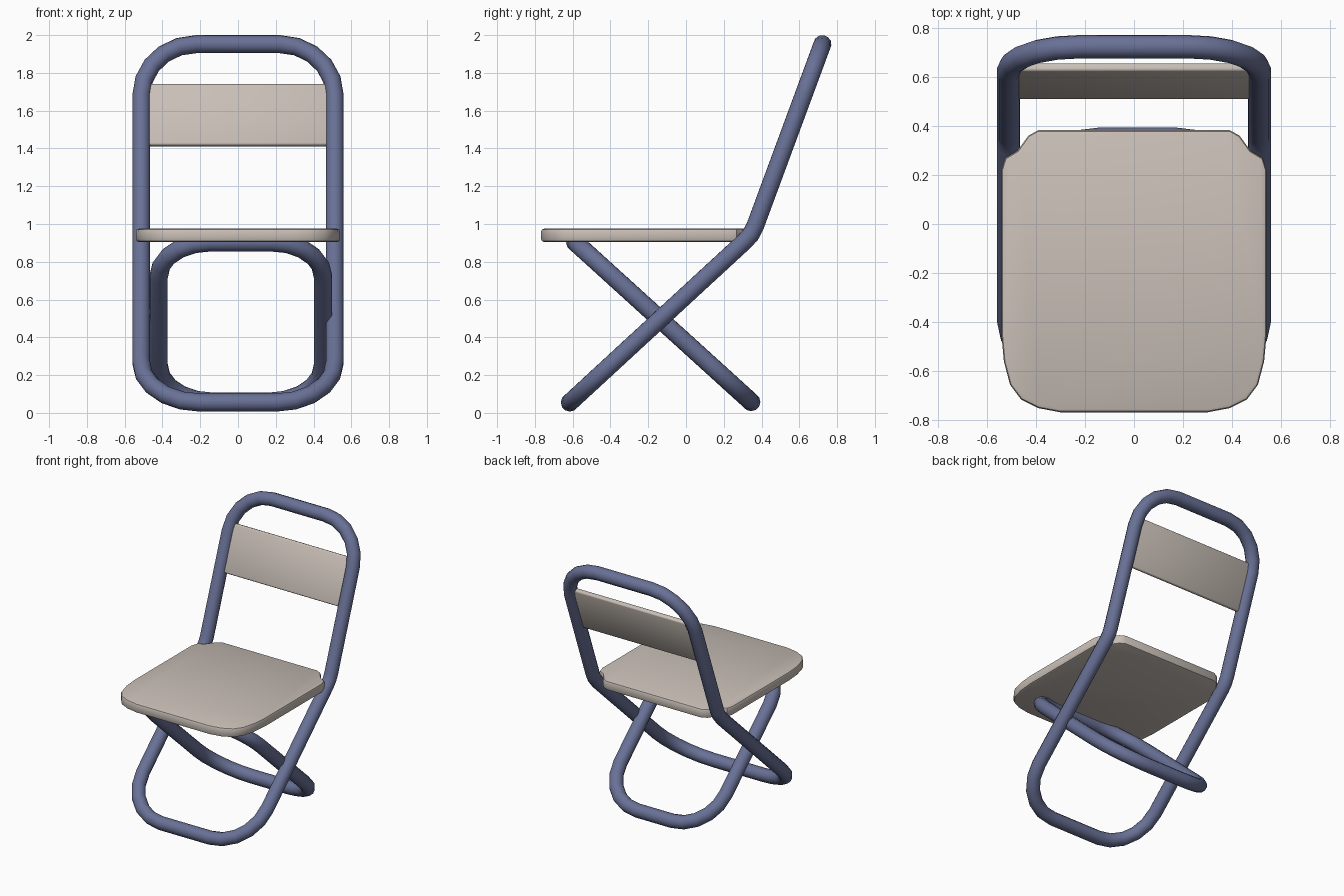
import bpy, bmesh, math
from mathutils import Vector

if "Cube" in bpy.data.objects:
    bpy.data.objects.remove(bpy.data.objects["Cube"])


def material(name, rgb):
    m = bpy.data.materials.new(name)
    m.diffuse_color = (*rgb, 1)
    m.use_nodes = True
    m.node_tree.nodes["Principled BSDF"].inputs["Base Color"].default_value = m.diffuse_color
    return m


BLUE = material("blue painted steel", (0.14, 0.165, 0.305))
BEIGE = material("warm grey plastic", (0.58, 0.52, 0.47))


def fillet(corners):
    """Closed path: each corner (x, y, z, radius, segments) becomes an arc."""
    path, count = [], len(corners)
    for i, (x, y, z, r, n) in enumerate(corners):
        p = Vector((x, y, z))
        a = (Vector(corners[i - 1][:3]) - p).normalized()
        b = (Vector(corners[(i + 1) % count][:3]) - p).normalized()
        half = a.angle(b) / 2
        mid = (a + b).normalized()
        centre = p + mid * (r / math.sin(half))
        side = (a - b).normalized()
        sweep = math.pi / 2 - half
        for k in range(n + 1):
            t = sweep * (1 - 2 * k / n)
            path.append(centre - mid * (r * math.cos(t)) + side * (r * math.sin(t)))
    return path


def tube(name, corners, radius):
    cu = bpy.data.curves.new(name, 'CURVE')
    cu.dimensions = '3D'
    cu.bevel_depth = radius
    cu.bevel_resolution = 4
    pts = fillet(corners)
    sp = cu.splines.new('POLY')
    sp.points.add(len(pts) - 1)
    for q, p in zip(sp.points, pts):
        q.co = (*p, 1)
    sp.use_cyclic_u = True
    cu.materials.append(BLUE)
    ob = bpy.data.objects.new(name, cu)
    bpy.context.collection.objects.link(ob)
    bpy.ops.object.select_all(action='DESELECT')
    bpy.context.view_layer.objects.active = ob
    ob.select_set(True)
    bpy.ops.object.convert(target='MESH')
    bpy.ops.object.shade_smooth_by_angle(angle=math.radians(40))
    return ob


def plate(name, outline, offset, bevel, smooth_angle):
    """Extrude a closed outline of 3D points by an offset and soften its rims."""
    bm = bmesh.new()
    f = bm.faces.new([bm.verts.new(p) for p in outline])
    ext = bmesh.ops.extrude_face_region(bm, geom=[f], use_keep_orig=True)
    verts = [v for v in ext['geom'] if isinstance(v, bmesh.types.BMVert)]
    bmesh.ops.translate(bm, verts=verts, vec=offset)
    bmesh.ops.recalc_face_normals(bm, faces=bm.faces)
    rims = [e for e in bm.edges if e.calc_face_angle(0) > math.radians(60)]
    bmesh.ops.bevel(bm, geom=rims, offset=bevel, segments=2, profile=0.5,
                    affect='EDGES')
    bmesh.ops.recalc_face_normals(bm, faces=bm.faces)
    me = bpy.data.meshes.new(name)
    bm.to_mesh(me)
    bm.free()
    me.materials.append(BEIGE)
    ob = bpy.data.objects.new(name, me)
    bpy.context.collection.objects.link(ob)
    bpy.ops.object.select_all(action='DESELECT')
    bpy.context.view_layer.objects.active = ob
    ob.select_set(True)
    bpy.ops.object.shade_smooth_by_angle(angle=math.radians(smooth_angle))
    return ob


# Main frame: front foot, bend at the seat, backrest hoop
W = 0.512
right = [(W, -0.615, 0.055, 0.31, 5), (W, 0.35, 0.945, 0.2, 2), (W, 0.722, 1.952, 0.29, 5)]
left = [(-x, y, z, r, n) for x, y, z, r, n in reversed(right)]
tube("main_frame", right + left, 0.048)

# Crossing rear leg loop
x0, x1 = -0.42, 0.45
tube("rear_leg_loop", [(x1, 0.345, 0.058, 0.29, 5), (x1, -0.586, 0.903, 0.27, 5),
                       (x0, -0.586, 0.903, 0.27, 5), (x0, 0.345, 0.058, 0.29, 5)], 0.049)

# Seat with rounded front and notched back corners
half = [(0.30, -0.767), (0.39, -0.75), (0.46, -0.715), (0.505, -0.655), (0.53, -0.56),
        (0.54, -0.45), (0.54, 0.22), (0.525, 0.268), (0.475, 0.298), (0.43, 0.36),
        (0.39, 0.382)]
outline = [(x, y, 0.905) for x, y in half]
outline += [(-x, y, z) for x, y, z in reversed(outline)]
plate("seat", outline, (0, 0, 0.07), 0.015, 35)

# Tilted backrest panel between the uprights
up = Vector((0, 0.372, 1.007)).normalized()
back = Vector((0, up.z, -up.y))
base = Vector((0, 0.505, 1.42))
side = Vector((0.475, 0, 0))
h = up * 0.345
plate("backrest", [base - side, base + side, base + side + h, base - side + h],
      back * 0.035, 0.01, 60)
